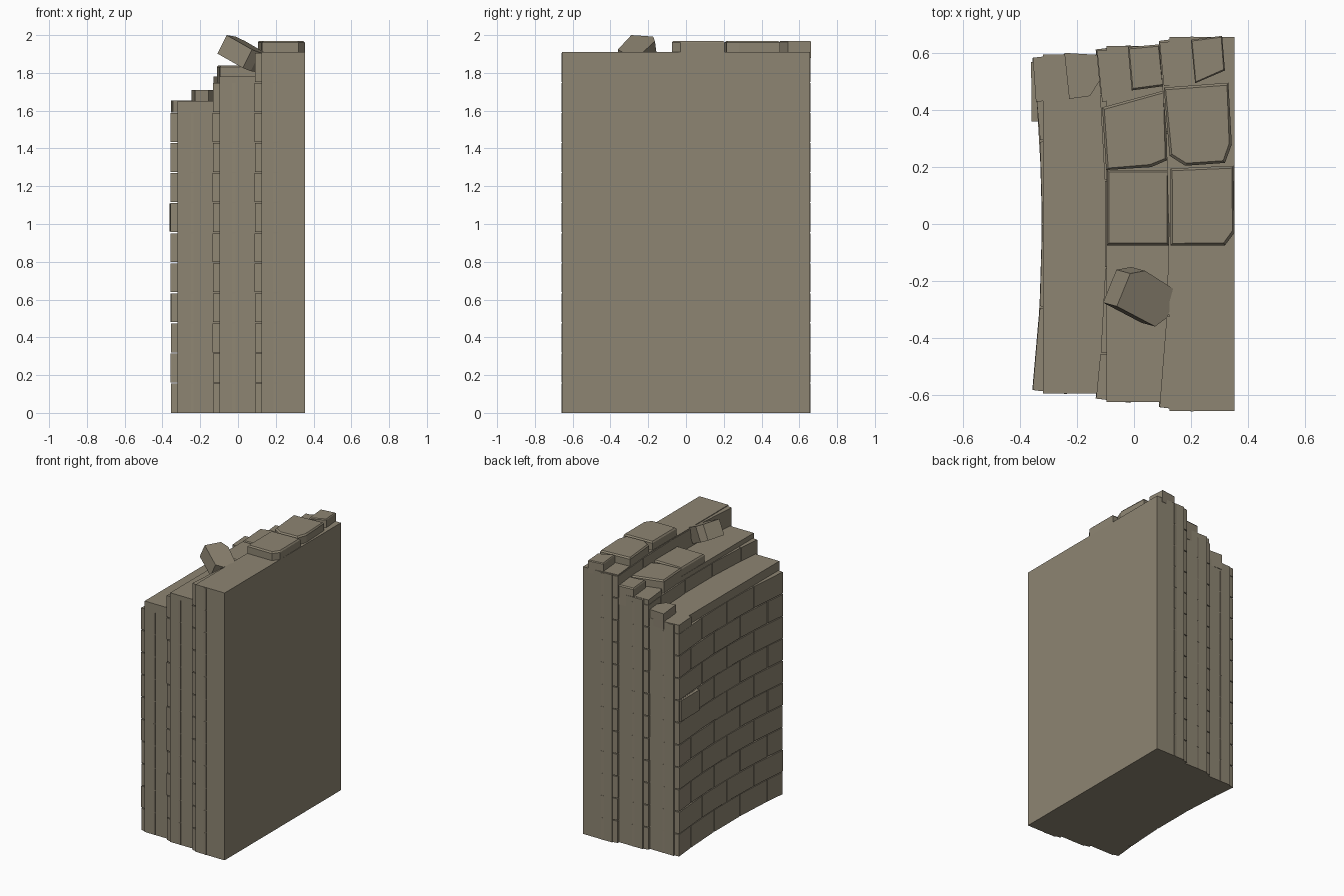
import bpy
import bmesh
import random
from math import radians
from mathutils import Euler, Matrix, Vector

random.seed(4)
cube = bpy.data.objects.get("Cube")
if cube:
    bpy.data.objects.remove(cube, do_unlink=True)

stone = bpy.data.materials.new("weathered_stone")
stone.use_nodes = True
colour = (0.27, 0.235, 0.17, 1.0)
stone.diffuse_color = colour
stone.node_tree.nodes["Principled BSDF"].inputs["Base Color"].default_value = colour

COURSE = 0.159   # height of one row of stones
JOINT = 0.003    # half width of the gap between stones


def add_prism(bm, plan, z0, z1, chamfer=0.0):
    """Extrude a plan polygon upwards, with an optional sloped top edge."""
    centre = sum((Vector(p) for p in plan), Vector((0, 0))) / len(plan)
    rings = [(z0, 0.0), (z1 - chamfer, 0.0)]
    if chamfer:
        rings.append((z1, chamfer))
    loops = []
    for z, inset in rings:
        loop = []
        for p in plan:
            p = Vector(p)
            q = p + (centre - p).normalized() * inset
            loop.append(bm.verts.new((q.x, q.y, z)))
        loops.append(loop)
    n = len(plan)
    for low, high in zip(loops, loops[1:]):
        for i in range(n):
            bm.faces.new((low[i], low[(i + 1) % n], high[(i + 1) % n], high[i]))
    bm.faces.new(loops[0][::-1])
    bm.faces.new(loops[-1])


def finish(bm, name):
    bmesh.ops.recalc_face_normals(bm, faces=bm.faces)
    mesh = bpy.data.meshes.new(name)
    bm.to_mesh(mesh)
    bm.free()
    mesh.materials.append(stone)
    obj = bpy.data.objects.new(name, mesh)
    bpy.context.scene.collection.objects.link(obj)
    return obj


def prism(name, plan, z0, z1, chamfer=0.0):
    bm = bmesh.new()
    add_prism(bm, plan, z0, z1, chamfer)
    return finish(bm, name)


def facing(name, x, half, rows):
    """Concave skin of coursed stones in front of a core slab."""
    def face_x(y):
        return x - 0.001 - 0.034 * (y / half) ** 2

    bm = bmesh.new()
    for row in range(rows):
        if row % 2:
            cuts = [-1, -0.5, 0, 0.5, 1]
        else:
            cuts = [-1, -0.74, -0.25, 0.25, 0.74, 1]
        for a, b in zip(cuts, cuts[1:]):
            ya = a * half + (JOINT if a > -1 else 0)
            yb = b * half - (JOINT if b < 1 else 0)
            push = random.uniform(0, 0.003)
            plan = [(face_x(ya) - push, ya), (x + 0.085, ya * 1.025),
                    (x + 0.085, yb * 1.025), (face_x(yb) - push, yb)]
            z0 = row * COURSE + (JOINT if row else 0)
            add_prism(bm, plan, z0, (row + 1) * COURSE - JOINT)
    finish(bm, name)


# Three stepped leaves of the wall: x from, x to, half length, height, courses
leaves = {
    "inner": (-0.32, -0.09, 0.597, 1.65, 10),
    "middle": (-0.097, 0.13, 0.627, 1.78, 11),
    "outer": (0.125, 0.354, 0.657, 1.91, 12),
}
for name, (x0, x1, half, top, rows) in leaves.items():
    prism(name + "_core", [(x0, -half), (x1, -half), (x1, half), (x0, half)], 0, top)
    facing(name + "_facing", x0, half - 0.013, rows)

# Row of broken stones climbing along the back end
prism("end_stone_low", [(-0.345, 0.43), (-0.24, 0.44), (-0.24, 0.598), (-0.356, 0.585)], 1.59, 1.653)
prism("end_stone_second", [(-0.228, 0.44), (-0.155, 0.45), (-0.12, 0.505), (-0.13, 0.595), (-0.245, 0.602)], 1.6, 1.71)
prism("end_stone_third", [(-0.112, 0.43), (-0.005, 0.445), (-0.02, 0.612), (-0.13, 0.61)], 1.6, 1.782)
prism("end_stone_fourth", [(-0.008, 0.47), (0.105, 0.485), (0.09, 0.632), (-0.022, 0.622)], 1.7, 1.84, 0.008)
prism("end_stone_fifth", [(0.105, 0.485), (0.21, 0.495), (0.2, 0.65), (0.09, 0.638)], 1.75, 1.913)
prism("end_stone_high", [(0.215, 0.495), (0.32, 0.54), (0.31, 0.662), (0.2, 0.648)], 1.88, 1.97, 0.006)

# Large capping blocks with worn edges
caps = {
    "middle_cap_front": ([(-0.095, -0.075), (0.122, -0.075), (0.122, 0.19), (-0.095, 0.19)], 1.75, 1.84),
    "middle_cap_back": ([(-0.098, 0.19), (0.06, 0.2), (0.118, 0.225), (0.108, 0.47), (-0.112, 0.41)], 1.75, 1.84),
    "outer_cap_front": ([(0.128, -0.075), (0.32, -0.075), (0.354, -0.03), (0.35, 0.205), (0.128, 0.195)], 1.89, 1.97),
    "outer_cap_back": ([(0.125, 0.24), (0.18, 0.205), (0.32, 0.215), (0.344, 0.28), (0.332, 0.497), (0.105, 0.48)], 1.89, 1.97),
}
for name, (plan, z0, z1) in caps.items():
    prism(name, plan, z0, z1, 0.01)

# Fallen stone resting on the step
fallen = prism("fallen_stone", [(-0.1, -0.075), (0.07, -0.085), (0.1, -0.04), (0.1, 0.06),
                                (-0.05, 0.08), (-0.1, 0.05)], -0.055, 0.055)
turn = Euler((radians(-4), radians(27), radians(-24)), "XYZ").to_matrix().to_4x4()
fallen.data.transform(turn)
lift = 2.0 - max(v.co.z for v in fallen.data.vertices)
fallen.data.transform(Matrix.Translation((0.025, -0.25, lift)))

# Stone working loose from the inner face
prism("loose_stone", [(-0.36, 0.36), (-0.25, 0.36), (-0.25, 0.585), (-0.362, 0.57)], 0.96, 1.108)
